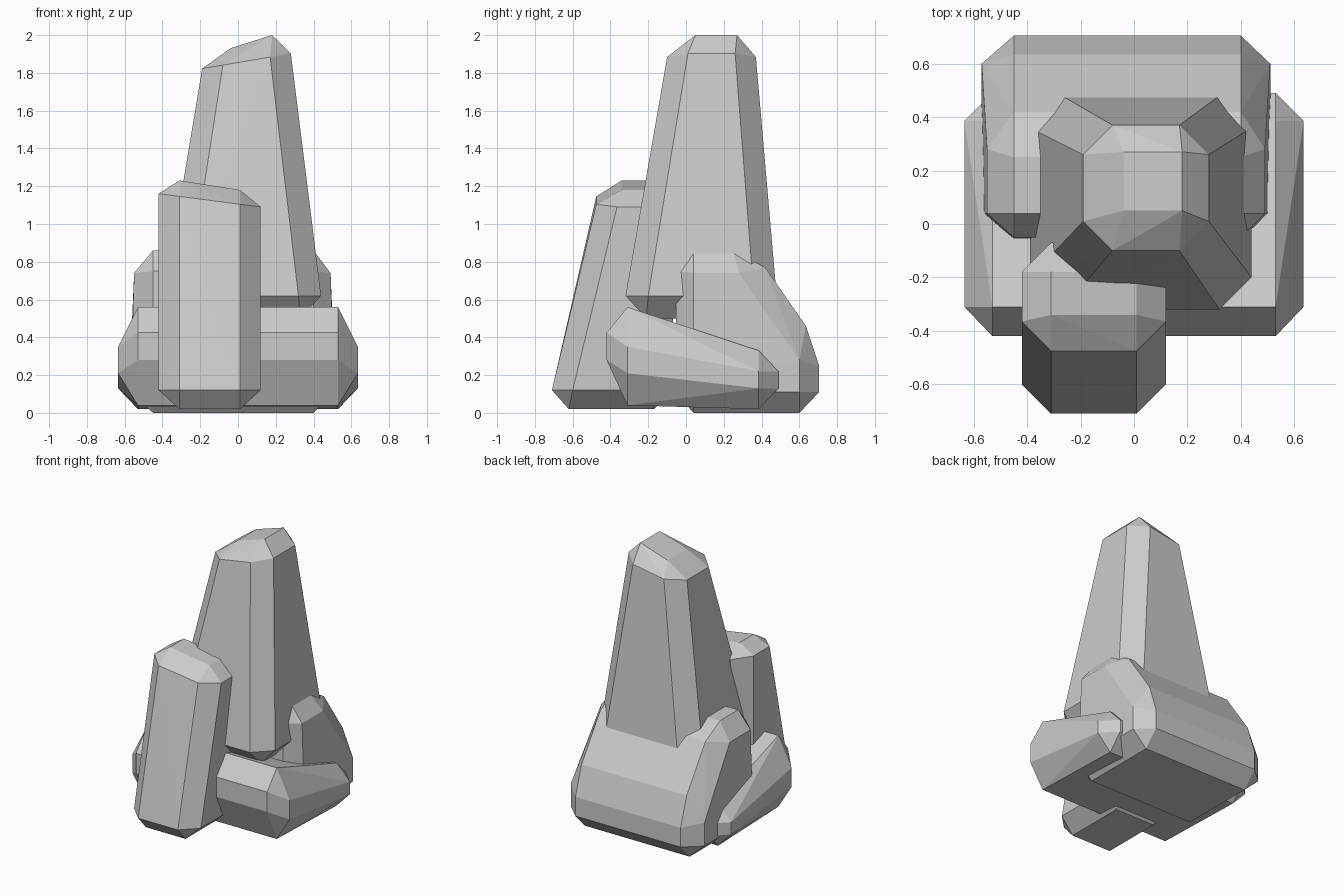
import bpy, bmesh, math

if "Cube" in bpy.data.objects:
    bpy.data.objects.remove(bpy.data.objects["Cube"])


def hull(name, points):
    """Faceted boulder: convex hull of a few cross-sections."""
    bm = bmesh.new()
    for p in points:
        bm.verts.new(p)
    res = bmesh.ops.convex_hull(bm, input=bm.verts[:])
    junk = {g for g in res["geom_interior"] + res["geom_unused"]
            if isinstance(g, bmesh.types.BMVert) and g.is_valid}
    bmesh.ops.delete(bm, geom=list(junk), context='VERTS')
    bmesh.ops.dissolve_limit(bm, angle_limit=math.radians(1.5),
                             verts=bm.verts[:], edges=bm.edges[:])
    bmesh.ops.recalc_face_normals(bm, faces=bm.faces[:])
    mesh = bpy.data.meshes.new(name)
    bm.to_mesh(mesh)
    bm.free()
    bpy.context.collection.objects.link(bpy.data.objects.new(name, mesh))


def ring(x0, x1, y0, y1, c, z, tilt=0.0):
    """Horizontal octagon with corner cut c (a rectangle if c is 0), tilted along x."""
    pts = set()
    for x, sx in ((x0, 1), (x1, -1)):
        for y, sy in ((y0, 1), (y1, -1)):
            pts |= {(x + sx * c, y), (x, y + sy * c)}
    return [(x, y, z + tilt * x) for x, y in sorted(pts)]


def slices(*sections):
    """Profiles in the y-z plane placed at given x positions."""
    return [(x, y, z) for x, prof in sections for y, z in prof]


# tall central spire
hull("spire_rock",
     ring(-0.28, 0.33, -0.21, 0.37, 0, 0.50)
     + ring(-0.39, 0.44, -0.32, 0.48, 0.12, 0.62)
     + ring(-0.19, 0.28, -0.10, 0.37, 0.11, 1.855, 0.17)
     + ring(-0.04, 0.18, 0.05, 0.27, 0, 1.943, 0.318))

# leaning front column
hull("front_column_rock",
     ring(-0.31, 0.01, -0.62, -0.17, 0, 0.02)
     + ring(-0.42, 0.12, -0.71, -0.07, 0.11, 0.12)
     + ring(-0.42, 0.12, -0.475, -0.07, 0.11, 1.106, -0.13)
     + ring(-0.31, 0.01, -0.34, -0.18, 0, 1.182, -0.156))

# wide low slab
slab_end = [(-0.31, 0.35), (0.385, 0.22), (0.385, 0.13), (-0.31, 0.21)]
slab_mid = [(-0.42, 0.28), (-0.42, 0.425), (-0.31, 0.56), (0.385, 0.33),
            (0.49, 0.22), (0.49, 0.13), (0.385, 0.02), (-0.31, 0.04)]
hull("low_slab_rock", slices((-0.635, slab_end), (-0.53, slab_mid),
                             (0.53, slab_mid), (0.635, slab_end)))

# rounded back boulder
side_low = [(0.60, 0.28), (0.60, 0.11), (0.04, 0.11)]
side_high = [(0.04, 0.74), (0.28, 0.74)]
back_mid = [(0.04, 0.0), (-0.06, 0.11), (-0.05, 0.75), (0.04, 0.86), (0.25, 0.86),
            (0.42, 0.77), (0.635, 0.46), (0.705, 0.25), (0.705, 0.11), (0.60, 0.0)]
hull("back_boulder", slices((-0.57, side_low), (-0.55, side_high), (-0.45, back_mid),
                            (0.40, back_mid), (0.49, side_high), (0.51, side_low)))
